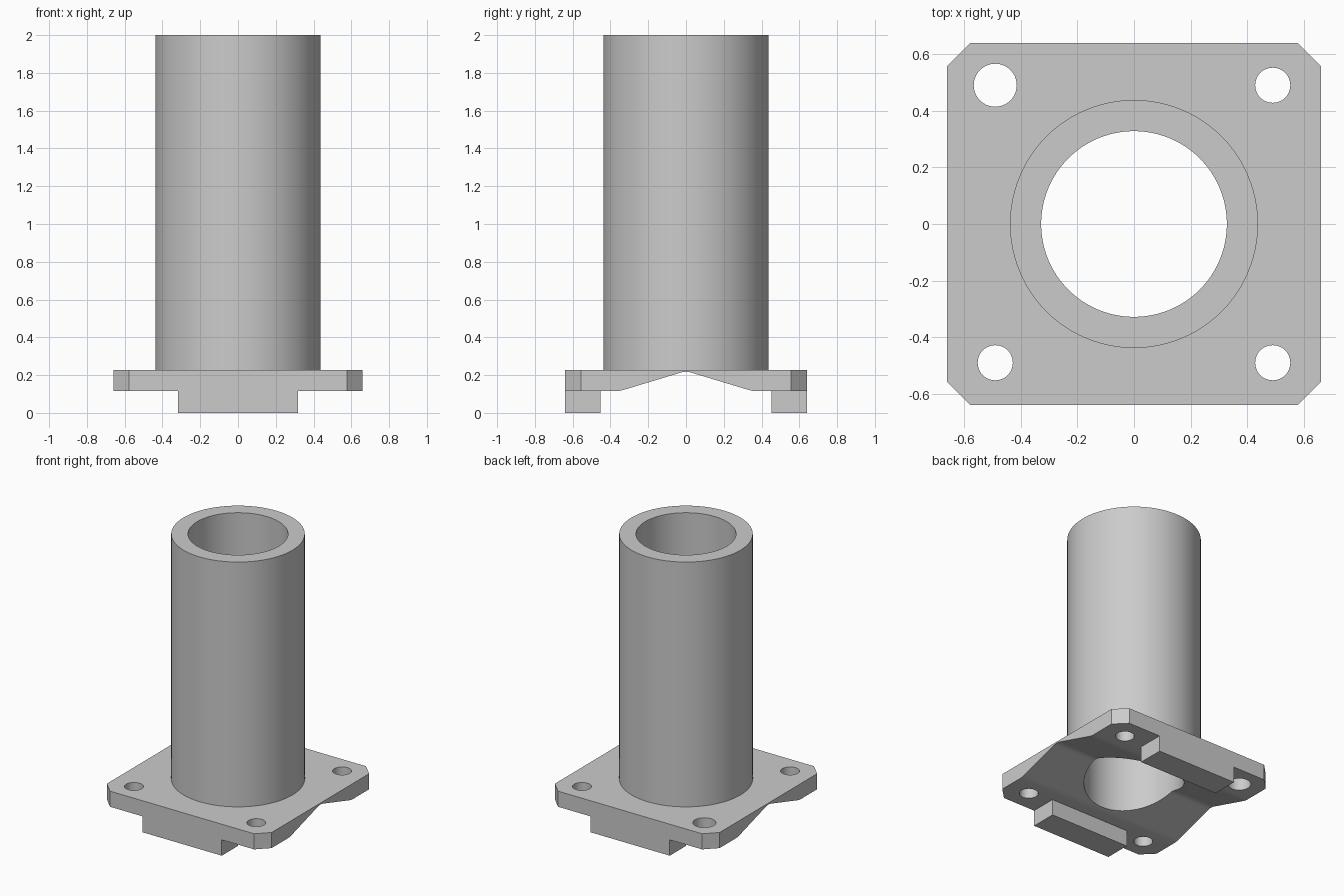
import bpy, bmesh, math

cube = bpy.data.objects.get("Cube")
if cube:
    bpy.data.objects.remove(cube, do_unlink=True)

GREY = (0.6, 0.6, 0.6, 1)
mat = bpy.data.materials.new("plain_grey")
mat.use_nodes = True
mat.diffuse_color = GREY
mat.node_tree.nodes["Principled BSDF"].inputs["Base Color"].default_value = GREY

HALF_X, HALF_Y, CHAMFER = 0.66, 0.64, 0.083
PLATE_LOW, PLATE_TOP = 0.115, 0.228
TUBE_R, BORE_R = 0.438, 0.328
TAB_X, TAB_Y = 0.318, 0.452


def prism(name, points, offset):
    """Extrude a closed 3D outline by an offset vector."""
    bm = bmesh.new()
    face = bm.faces.new([bm.verts.new(p) for p in points])
    ext = bmesh.ops.extrude_face_region(bm, geom=[face])
    bmesh.ops.translate(bm, vec=offset,
                        verts=[e for e in ext["geom"] if isinstance(e, bmesh.types.BMVert)])
    bmesh.ops.recalc_face_normals(bm, faces=bm.faces[:])
    mesh = bpy.data.meshes.new(name)
    bm.to_mesh(mesh)
    bm.free()
    mesh.materials.append(mat)
    obj = bpy.data.objects.new(name, mesh)
    bpy.context.collection.objects.link(obj)
    return obj


def cylinder(name, x, y, r, low, high, sides):
    ring = [(x + r * math.cos(math.tau * i / sides),
             y + r * math.sin(math.tau * i / sides), low) for i in range(sides)]
    return prism(name, ring, (0, 0, high - low))


def combine(target, tool, operation):
    """Apply a boolean and discard the tool."""
    tool.hide_render = True
    mod = target.modifiers.new(operation.lower(), "BOOLEAN")
    mod.object, mod.operation, mod.solver = tool, operation, "EXACT"
    bpy.context.view_layer.objects.active = target
    bpy.ops.object.modifier_apply(modifier=mod.name)
    bpy.data.objects.remove(tool, do_unlink=True)


# Flange block with chamfered corners
corners = []
for sx, sy in ((1, 1), (-1, 1), (-1, -1), (1, -1)):
    pair = [(sx * HALF_X, sy * (HALF_Y - CHAMFER), 0),
            (sx * (HALF_X - CHAMFER), sy * HALF_Y, 0)]
    corners += pair if sx == sy else pair[::-1]
flange = prism("flanged_tube", corners, (0, 0, PLATE_TOP))

# Upright tube
combine(flange, cylinder("tube", 0, 0, TUBE_R, 0.15, 2, 96), "UNION")

# Underside: shallow V channel between the two tabs, rounded at ridge and feet
half = [(TAB_Y, -0.1), (TAB_Y, PLATE_LOW), (0.37, PLATE_LOW), (0.35, 0.117),
        (0.33, 0.122), (0.045, 0.208), (0.03, 0.2125), (0.015, 0.2165)]
outline = half + [(0, 0.218)] + [(-y, z) for y, z in reversed(half)]
combine(flange, prism("channel_cutter", [(-1, y, z) for y, z in outline], (2, 0, 0)),
        "DIFFERENCE")

# Trim the tabs to width
for side in (-1, 1):
    box = [(side * TAB_X, -1, -0.1), (side, -1, -0.1),
           (side, -1, PLATE_LOW), (side * TAB_X, -1, PLATE_LOW)]
    combine(flange, prism("side_cutter", box, (0, 2, 0)), "DIFFERENCE")

# Bore and bolt holes, one of them larger
combine(flange, cylinder("bore_cutter", 0, 0, BORE_R, -0.2, 2.2, 96), "DIFFERENCE")
for sx in (-1, 1):
    for sy in (-1, 1):
        radius = 0.076 if (sx, sy) == (-1, 1) else 0.062
        combine(flange, cylinder("bolt_cutter", sx * 0.49, sy * 0.49, radius, -0.2, 0.5, 48),
                "DIFFERENCE")

# Smooth round walls, sharp edges kept
bpy.ops.object.select_all(action="DESELECT")
flange.select_set(True)
bpy.context.view_layer.objects.active = flange
bpy.ops.object.shade_smooth_by_angle(angle=math.radians(15))
